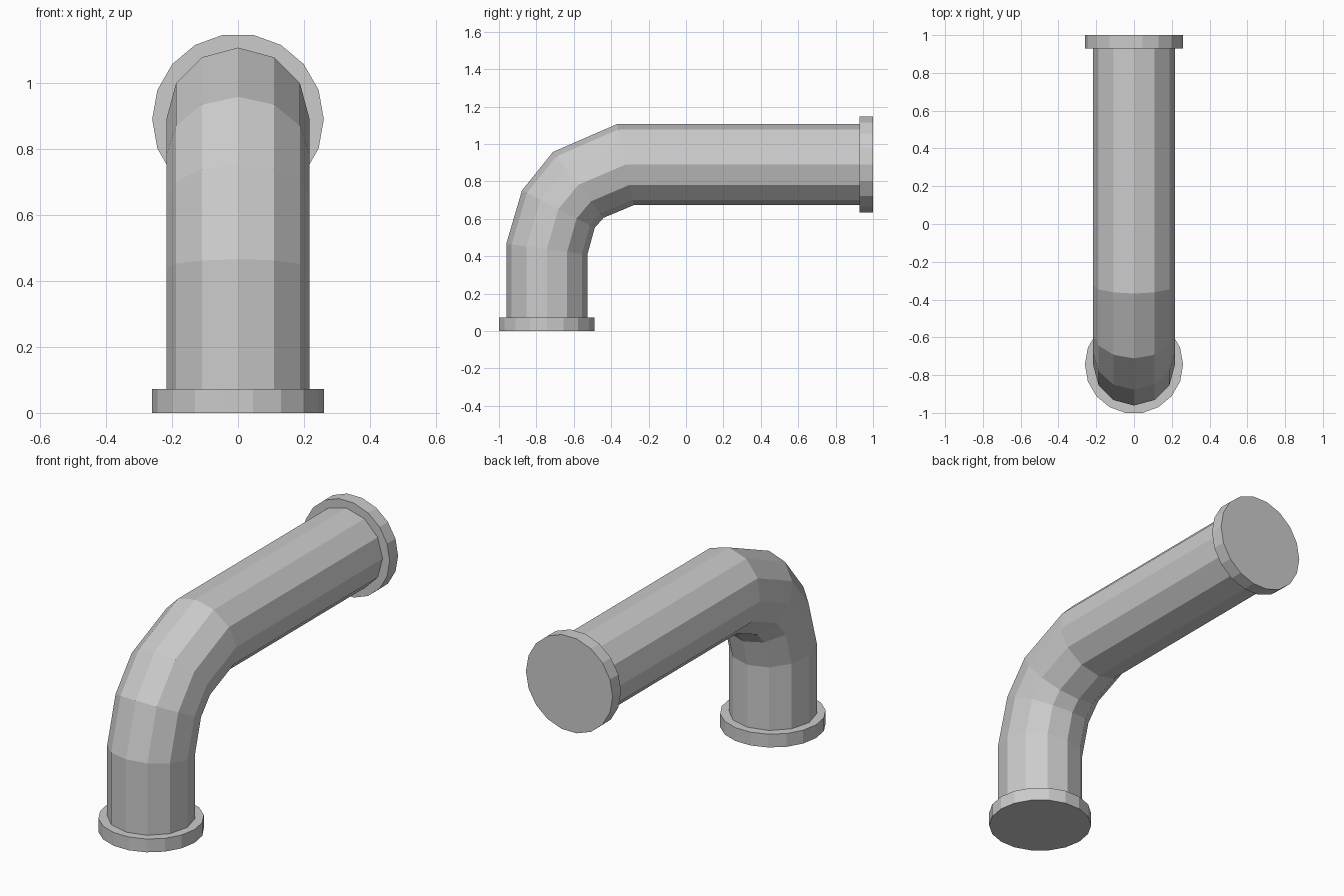
import bpy, bmesh
from math import sin, cos, pi, radians
from mathutils import Matrix, Vector

if "Cube" in bpy.data.objects:
    bpy.data.objects.remove(bpy.data.objects["Cube"])

R = 0.217          # pipe radius
CY, CZ = -0.744, 0.89   # axis of the upright run / level run


def finish(bm, name):
    bmesh.ops.recalc_face_normals(bm, faces=bm.faces)
    mesh = bpy.data.meshes.new(name)
    bm.to_mesh(mesh)
    bm.free()
    obj = bpy.data.objects.new(name, mesh)
    bpy.context.collection.objects.link(obj)
    return obj


def flange(name, centre, rot):
    bm = bmesh.new()
    bmesh.ops.create_cone(bm, cap_ends=True, segments=18, radius1=0.26,
                          radius2=0.26, depth=0.072,
                          matrix=Matrix.Translation(centre) @ rot)
    # place a vertex on the x axis so the outermost faces are flat
    return finish(bm, name)


# Bent pipe: 12-sided rings given by their outer and inner (y, z) points
rings = [
    ((CY - R, 0.03), (CY + R, 0.03)),
    ((CY - R, 0.466), (CY + R, 0.41)),
    ((-0.877, 0.752), (-0.488, 0.552)),
    ((-0.711, 0.958), (-0.44, 0.606)),
    ((-0.368, CZ + R), (-0.28, CZ - R)),
    ((0.97, CZ + R), (0.97, CZ - R)),
]
bm = bmesh.new()
loops = []
for (oy, oz), (iy, iz) in rings:
    outer, inner = Vector((0, oy, oz)), Vector((0, iy, iz))
    mid, half = (outer + inner) / 2, (outer - inner) / 2
    loops.append([bm.verts.new(mid + half * cos(k * pi / 6)
                               + Vector((R * sin(k * pi / 6), 0, 0)))
                  for k in range(12)])
for a, b in zip(loops, loops[1:]):
    for k in range(12):
        n = (k + 1) % 12
        bm.faces.new((a[k], a[n], b[n], b[k]))
bm.faces.new(loops[0])
bm.faces.new(loops[-1])
finish(bm, "bent_pipe")

# End flanges, 18-sided, turned so a corner lies on the x axis
turn = Matrix.Rotation(radians(90), 4, 'Z')
flange("bottom_flange", (0, CY, 0.036), turn)
flange("back_flange", (0, 0.964, CZ), Matrix.Rotation(radians(90), 4, 'X') @ turn)
